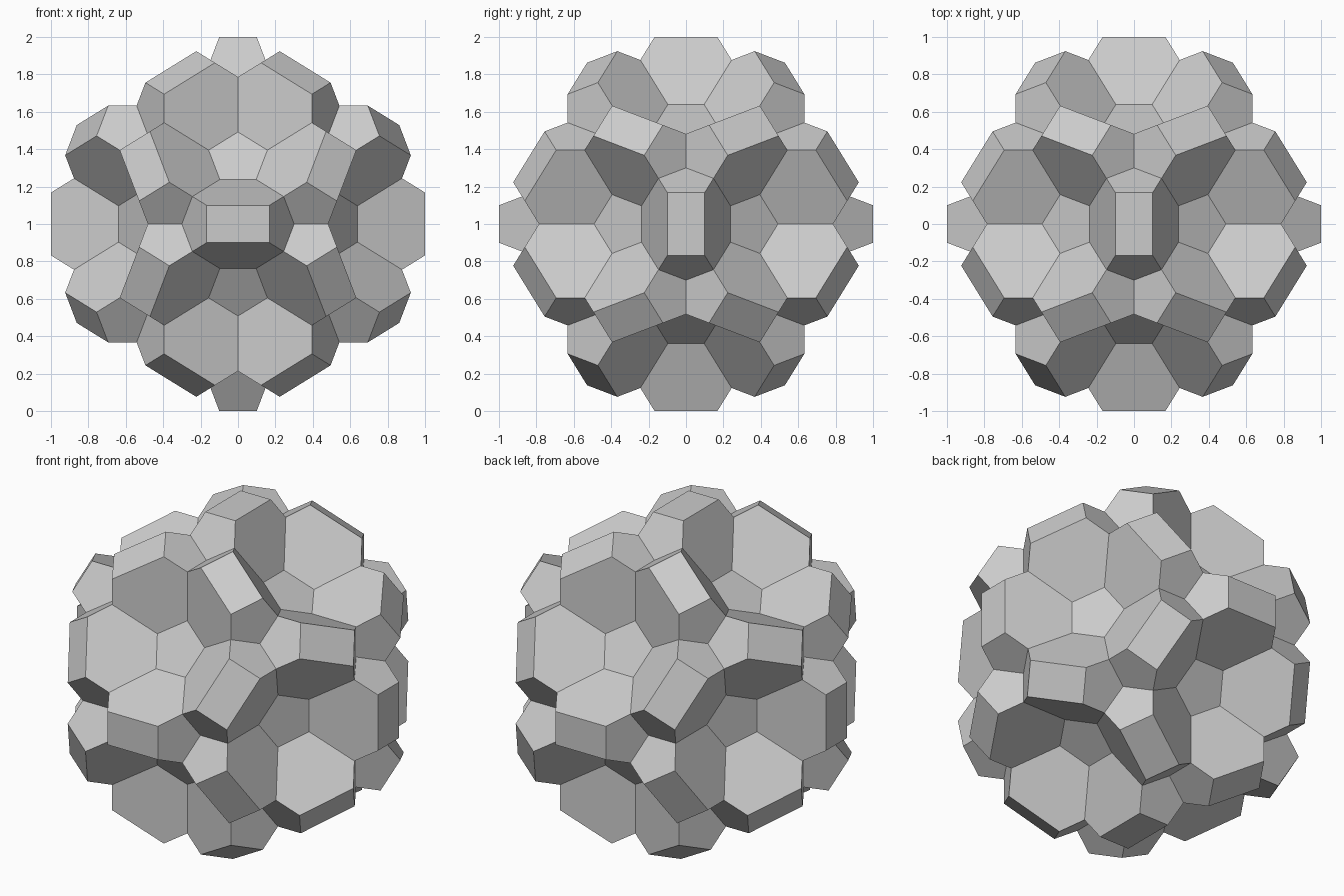
import bpy, bmesh, math
from mathutils import Matrix, Vector

if "Cube" in bpy.data.objects:
    bpy.data.objects.remove(bpy.data.objects["Cube"])

PHI = (1 + 5 ** 0.5) / 2
A, B = 0.10, 0.168            # half sizes of each bump's rectangular top
SA, SB = PHI ** -2, 1 / PHI   # side slopes: towards 3-fold and 5-fold axes

# 30 frames (axis, short side, long side): five rotated orthogonal triads
frames = []
for k in range(5):
    rot = Matrix.Rotation(k * math.tau / 5, 3, Vector((PHI, 1, 0)))
    for i in range(3):
        n, s, l = (rot @ Matrix.Identity(3).col[(i + j) % 3] for j in range(3))
        for sign in (1, -1):
            frames.append(Matrix((n * sign, s * sign, l)).transposed())

# Side and top planes of one bump, in its own frame (normal, distance)
local = [(Vector((1, 0, 0)), 1.0)]
for sign in (1, -1):
    for v, half in ((Vector((SA, sign, 0)), A), (Vector((SB, 0, sign)), B)):
        slope = v.x
        local.append((v.normalized(), (half + slope) / v.length))
bumps = [[(f @ n, d) for n, d in local] + [(f @ Vector((-1, 0, 0)), 0.0)] for f in frames]

# Unique cutting planes shared by all bumps
cuts = {}
for planes in bumps:
    for n, d in planes[:5]:
        cuts[tuple(round(c, 3) + 0.0 for c in n)] = (n, d)

# One bump: a frustum running to the centre
bump = bmesh.new()
top = [bump.verts.new((1, y * A, z * B)) for y, z in ((-1, -1), (1, -1), (1, 1), (-1, 1))]
low = [bump.verts.new((0, y * (A + SA), z * (B + SB))) for y, z in ((-1, -1), (1, -1), (1, 1), (-1, 1))]
bump.faces.new(top)
for i in range(4):
    j = (i + 1) % 4
    bump.faces.new((top[j], top[i], low[i], low[j]))
bump.transform(frames[0].to_4x4())

# Split along every plane and drop the pieces buried in other bumps
for n, d in cuts.values():
    bmesh.ops.bisect_plane(bump, geom=bump.verts[:] + bump.edges[:] + bump.faces[:],
                           dist=1e-5, plane_co=n * d, plane_no=n)


def buried(p):
    return any(all(n.dot(p) < d - 2e-5 for n, d in planes) for planes in bumps[1:])


gone = [f for f in bump.faces if buried(f.calc_center_median())]
bmesh.ops.delete(bump, geom=gone, context='FACES')

# Repeat the bump on all 30 axes, keeping shared pieces once
pieces = [[v.co.copy() for v in f.verts] for f in bump.faces]
bump.free()
inv = frames[0].inverted()
bm = bmesh.new()
seen = {}


def vert(p):
    key = tuple(round(c * 4000) for c in p)
    for dx in (0, -1, 1):
        for dy in (0, -1, 1):
            for dz in (0, -1, 1):
                v = seen.get((key[0] + dx, key[1] + dy, key[2] + dz))
                if v and (v.co - p).length < 2e-4:
                    return v
    seen[key] = bm.verts.new(p)
    return seen[key]


for f in frames:
    m = f @ inv
    for piece in pieces:
        vs = list(dict.fromkeys(vert(m @ p) for p in piece))
        if len(vs) > 2 and not any(set(vs) == set(g.verts) for g in vs[0].link_faces):
            bm.faces.new(vs)

# Merge coplanar pieces into clean flat polygons
bmesh.ops.recalc_face_normals(bm, faces=bm.faces[:])
bmesh.ops.dissolve_limit(bm, angle_limit=math.radians(1), verts=bm.verts[:], edges=bm.edges[:])
bmesh.ops.translate(bm, verts=bm.verts[:], vec=(0, 0, 1))

mesh = bpy.data.meshes.new("faceted_ball")
bm.to_mesh(mesh)
bm.free()
bpy.context.collection.objects.link(bpy.data.objects.new("faceted_ball", mesh))
